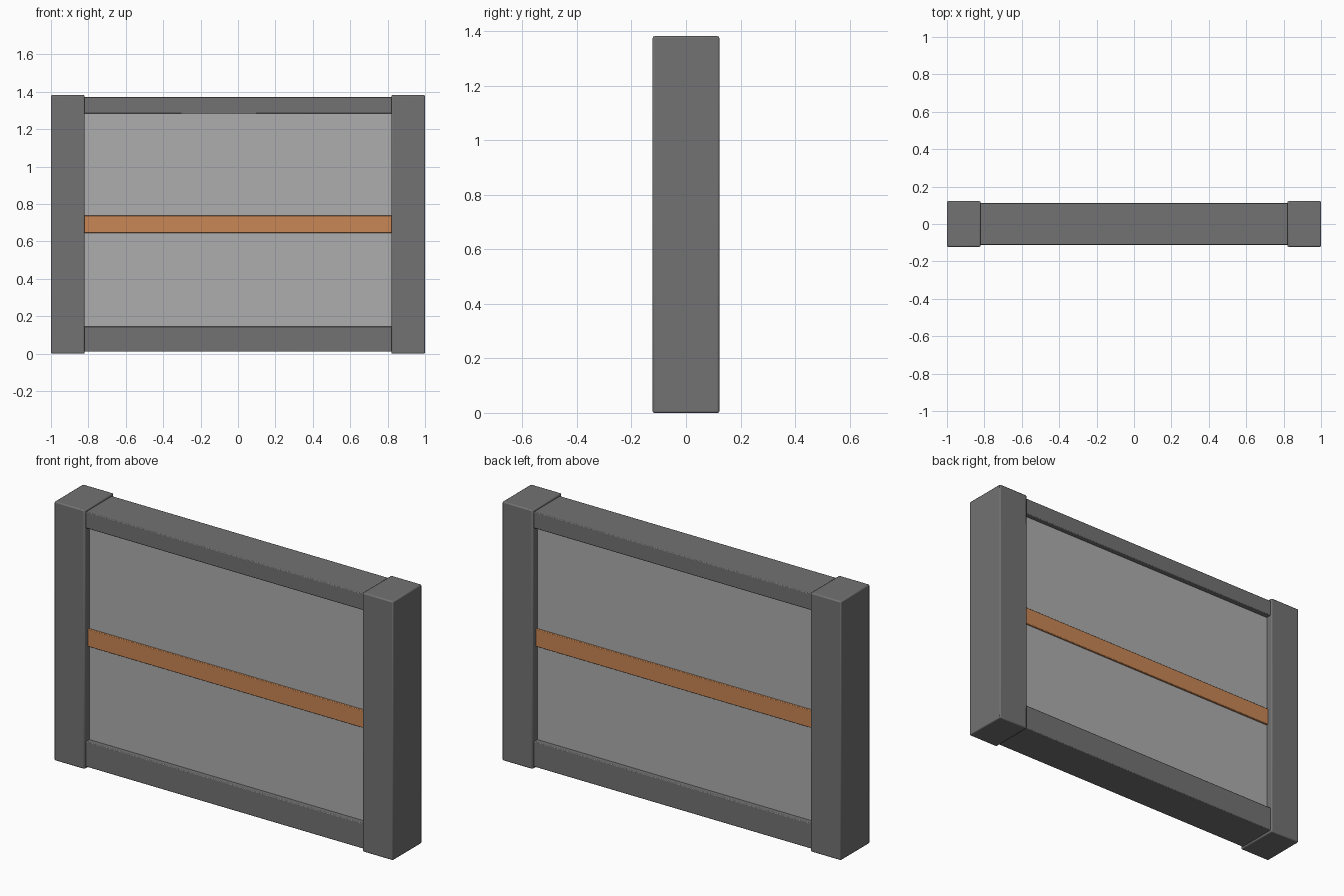
import bpy

if "Cube" in bpy.data.objects:
    bpy.data.objects.remove(bpy.data.objects["Cube"])


def material(name, rgb):
    mat = bpy.data.materials.new(name)
    mat.diffuse_color = (*rgb, 1.0)
    mat.use_nodes = True
    mat.node_tree.nodes["Principled BSDF"].inputs["Base Color"].default_value = mat.diffuse_color
    return mat


def box(name, x, y, z, mat, bevel=0.0):
    """Box from (min, max) ranges on each axis, with an optional softened edge."""
    ranges = (x, y, z)
    bpy.ops.mesh.primitive_cube_add(size=1, location=[(a + b) / 2 for a, b in ranges])
    obj = bpy.context.object
    obj.name = name
    obj.scale = [b - a for a, b in ranges]
    bpy.ops.object.transform_apply(location=False, rotation=False, scale=True)
    obj.data.materials.append(mat)
    if bevel:
        mod = obj.modifiers.new("soft_edges", 'BEVEL')
        mod.width = bevel
        mod.segments = 2
        bpy.ops.object.shade_smooth_by_angle()
    return obj


dark = material("dark_grey", (0.17, 0.17, 0.17))
light = material("light_grey", (0.42, 0.42, 0.42))
orange = material("orange", (0.58, 0.24, 0.09))

INNER = 0.82   # inner face of the posts
SPAN = (-INNER - 0.01, INNER + 0.01)   # rails are seated slightly into the posts

# End posts
for side, x in (("left", (-1.0, -INNER)), ("right", (INNER, 1.0))):
    box(side + "_post", x, (-0.122, 0.122), (0.0, 1.382), dark, 0.006)

# Bottom and top rails
box("bottom_rail", SPAN, (-0.111, 0.111), (0.01, 0.145), dark, 0.004)
box("top_rail", SPAN, (-0.111, 0.111), (1.283, 1.371), dark, 0.004)

# Infill panel, tucked into the frame on all sides
box("panel", SPAN, (-0.083, 0.083), (0.10, 1.32), light)

# Coloured stripe band wrapping both faces of the panel
box("stripe", SPAN, (-0.094, 0.094), (0.645, 0.738), orange, 0.003)
